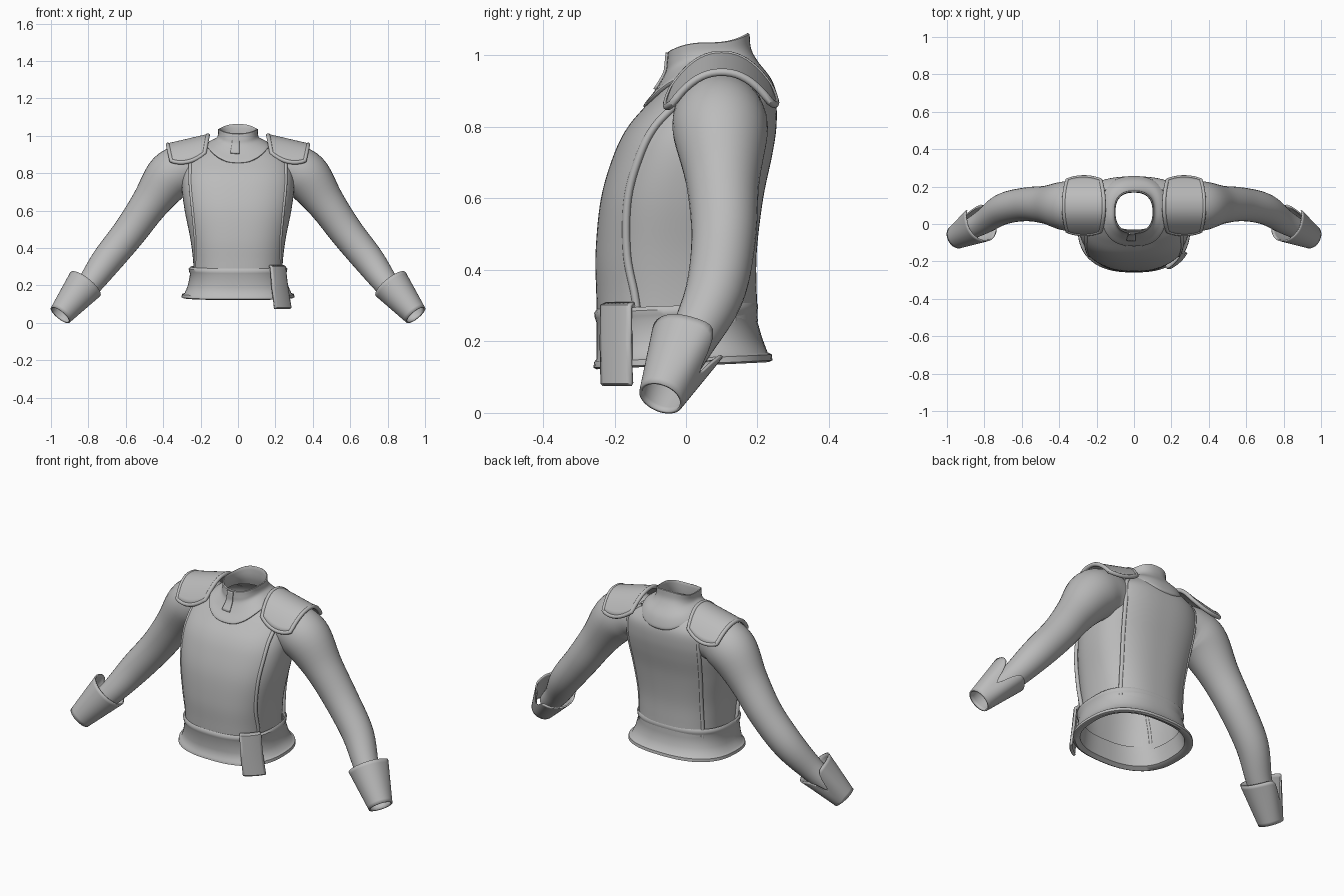
import bpy, bmesh
from math import sin, cos, pi, asin, radians, exp
from mathutils import Vector

if "Cube" in bpy.data.objects:
    bpy.data.objects.remove(bpy.data.objects["Cube"])

grey = bpy.data.materials.new("plain grey")
grey.use_nodes = True
grey.diffuse_color = (0.5, 0.5, 0.5, 1)
grey.node_tree.nodes["Principled BSDF"].inputs["Base Color"].default_value = (0.5, 0.5, 0.5, 1)

N = 2.5  # squareness of the body cross-section


def spline(keys, s):
    """Smooth curve through the rows of a small table, s from 0 to 1."""
    f = s * (len(keys) - 1)
    i = min(int(f), len(keys) - 2)
    f -= i
    p0, p1, p2, p3 = (keys[min(max(i + k, 0), len(keys) - 1)] for k in (-1, 0, 1, 2))
    return [b + 0.5 * f * (c - a + f * (2*a - 5*b + 4*c - d + f * (3*(b - c) + d - a)))
            for a, b, c, d in zip(p0, p1, p2, p3)]


def steps(a, b, n):
    return [a + (b - a) * i / n for i in range(n + 1)]


def loft(name, rows, closed=True, loop=False, thick=0, side=1, angle=40):
    """Skin a list of point rows."""
    bm = bmesh.new()
    grid = [[bm.verts.new((p[0] * side, p[1], p[2])) for p in row] for row in rows]
    n = len(rows[0])
    for i in range(len(rows) if loop else len(rows) - 1):
        a, b = grid[i], grid[(i + 1) % len(rows)]
        for j in range(n if closed else n - 1):
            k = (j + 1) % n
            bm.faces.new((a[j], a[k], b[k], b[j]))
    bmesh.ops.recalc_face_normals(bm, faces=bm.faces)
    mesh = bpy.data.meshes.new(name)
    bm.to_mesh(mesh)
    bm.free()
    ob = bpy.data.objects.new(name, mesh)
    bpy.context.collection.objects.link(ob)
    mesh.materials.append(grey)
    bpy.ops.object.select_all(action='DESELECT')
    ob.select_set(True)
    bpy.context.view_layer.objects.active = ob
    bpy.ops.object.shade_smooth_by_angle(angle=radians(angle))
    if thick:
        mod = ob.modifiers.new("thickness", 'SOLIDIFY')
        mod.thickness = thick
        mod.offset = 0
    return ob


def tube(name, points, radii, ref, sides=10, loop=False, side=1):
    """Round tube along a path; ref steadies its twist."""
    pts = [Vector(p) for p in points]
    n, rows = len(pts), []
    for i, p in enumerate(pts):
        a = pts[(i - 1) % n] if loop else pts[max(i - 1, 0)]
        b = pts[(i + 1) % n] if loop else pts[min(i + 1, n - 1)]
        u = (b - a).cross(Vector(ref)).normalized()
        v = (b - a).cross(u).normalized()
        rows.append([p + radii[i] * (u * cos(t) + v * sin(t))
                     for t in steps(0, 2 * pi, sides)[:-1]])
    return loft(name, rows, loop=loop, side=side)


def section(hw, yf, yb, z, t, off=0):
    """Point on a squarish oval; t is measured from the front."""
    c, s = cos(t), sin(t)
    x = (hw + off) * abs(s) ** (2 / N) * (1 if s > 0 else -1)
    y = ((yb - yf) / 2 + off) * abs(c) ** (2 / N) * (-1 if c > 0 else 1)
    return Vector((x, y + (yf + yb) / 2, z))


ROUND = steps(0, 2 * pi, 64)[:-1]

# Torso: height, half width, front, back, share of the width covered by the plates
BODY = [(.22, .235, -.235, .19, .93), (.33, .24, -.238, .185, .91), (.45, .255, -.24, .185, .86),
        (.6, .285, -.225, .203, .82), (.72, .3, -.19, .228, .82), (.8, .295, -.15, .24, .84),
        (.87, .27, -.09, .238, .9), (.92, .21, -.045, .215, .94), (.955, .14, -.03, .19, .95)]


def body(s, t, off=0):
    z, hw, yf, yb, _ = spline(BODY, s)
    return section(hw, yf, yb, z, t, off)


loft("torso", [[body(s, t) for t in ROUND] for s in steps(0, 1, 40)])


# Front and back plates with rolled edges
def plate_angle(s, back, u):
    share = spline(BODY, s)[4] * (.87 if back else 1)
    return u * asin(share ** (N / 2)) + (pi if back else 0)


for label, back in (("front", 0), ("back", 1)):
    heights = steps(.05, .92, 40)
    loft(label + "_plate", [[body(s, plate_angle(s, back, u), .013) for u in steps(-1, 1, 32)]
                            for s in heights], closed=False)
    for word, u in (("left", 1), ("right", -1)):
        edge = [body(s, plate_angle(s, back, u), .007) for s in heights]
        tube(f"{label}_plate_{word}_edge", edge, [.011] * len(edge), (1, 0, 0))

# Flared waistband with rolled top and bottom
BELT = [(.285, .245, -.24, .19), (.3, .255, -.25, .197), (.29, .264, -.257, .202),
        (.275, .262, -.255, .2), (.262, .256, -.25, .195), (.2, .268, -.25, .213),
        (.16, .285, -.25, .228), (.153, .3, -.257, .24), (.137, .302, -.259, .242),
        (.132, .29, -.25, .232), (.145, .262, -.23, .205), (.25, .24, -.225, .18)]
loft("waistband", [[section(hw, yf, yb, z + .04 * yf * cos(t) * -1 * -1, t) for t in ROUND]
                   for z, hw, yf, yb in BELT], angle=50)

# Hanging tab on the left of the waistband
TAB = [(.265, -.255, .235, .304), (.277, -.272, .25, .298), (.29, -.272, .25, .19),
       (.31, -.27, .25, .085), (.305, -.265, .245, .08)]
loft("waist_tab", [[section(hw, yf, yb, z, t) for t in steps(radians(34), radians(62), 8)]
                   for hw, yf, yb, z in TAB], closed=False, thick=.014)

# Collar and yoke: half width, front, back, heights at front, side and back
COLLAR = [(.168, -.112, .25, .852, .945, .87), (.172, -.118, .256, .862, .955, .885),
          (.145, -.085, .238, .905, .975, .935), (.115, -.058, .2, .95, .99, .985),
          (.106, -.053, .182, .98, 1.01, 1.02), (.107, -.05, .178, 1.01, 1.035, 1.06)]
NECK_INSIDE = [(.107, -.05, .178, 1.01, 1.035, 1.06), (.1, -.042, .17, 1.01, 1.033, 1.058),
               (.1, -.04, .168, .96, .99, 1.0), (.115, -.045, .18, .91, .95, .95)]


def collar(table, s, t, off=0):
    hw, yf, yb, zf, zs, zb = spline(table, s)
    c = cos(t)
    return section(hw, yf, yb, zs + ((zf if c > 0 else zb) - zs) * c * c, t, off)


loft("collar", [[collar(COLLAR, s, t) for t in ROUND] for s in steps(0, 1, 25)])
loft("collar_lining", [[collar(NECK_INSIDE, s, t) for t in ROUND] for s in steps(0, 1, 9)])
loft("collar_closure", [[collar(COLLAR, s, t, .003) for t in steps(-.2, .03, 6)]
                        for s in steps(.4, .97, 12)], closed=False, thick=.008)

# Sleeve path: position and radius; cuff path runs from wrist to rim
ARM = [(.2, .09, .82, .115), (.28, .092, .825, .128), (.365, .097, .78, .132),
       (.47, .103, .64, .102), (.58, .105, .485, .09), (.7, .08, .335, .083),
       (.8, .015, .2, .066), (.88, -.03, .115, .055)]
WRIST, RIM = Vector((.95, -.07, .042)), Vector((.815, .003, .208))


def cuff_rows():
    axis = (RIM - WRIST).normalized()
    gap = Vector((.45, 1, -.1))
    u = (gap - axis * gap.dot(axis)).normalized()
    v = axis.cross(u)
    rows = []
    for s in steps(0, 1, 12):
        row = []
        for t in steps(-pi, pi, 48)[:-1]:
            reach = s * (1 - .55 * exp(-(t / .3) ** 2))       # notch in the rim
            flare = .012 * reach * exp(-((abs(t) - .6) / .4) ** 2)
            r = .06 + .038 * reach + flare
            row.append(WRIST.lerp(RIM, reach) + r * (u * cos(t) + v * sin(t)))
        rows.append(row)
    return rows


# Shoulder pad: curved sheet with a rounded outline
def pad(u, v):
    x = .268 + .107 * u * (1 - .32 * v * v) ** .5
    y = .098 + .152 * v * (1 - .2 * u * u) ** .5
    z = 1.003 - .05 * (x - .16) / .215 - .118 * abs((y - .1) / .155) ** 2.2
    return Vector((x, y, z))


LINE = steps(-1, 1, 20)
OUTLINE = ([pad(u, -1) for u in LINE[:-1]] + [pad(1, v) for v in LINE[:-1]]
           + [pad(-u, 1) for u in LINE[:-1]] + [pad(-1, -v) for v in LINE[:-1]])

for word, side in (("left", 1), ("right", -1)):
    path = [spline(ARM, s) for s in steps(0, 1, 36)]
    tube(word + "_sleeve", [p[:3] for p in path], [p[3] for p in path], (0, 1, 0),
         sides=32, side=side)
    loft(word + "_cuff", cuff_rows(), thick=.008, side=side)
    loft(word + "_shoulder_pad", [[pad(u, v) for u in LINE] for v in LINE],
         closed=False, thick=.014, side=side)
    tube(word + "_shoulder_pad_edge", OUTLINE, [.011] * len(OUTLINE), (0, 0, 1),
         loop=True, side=side)
